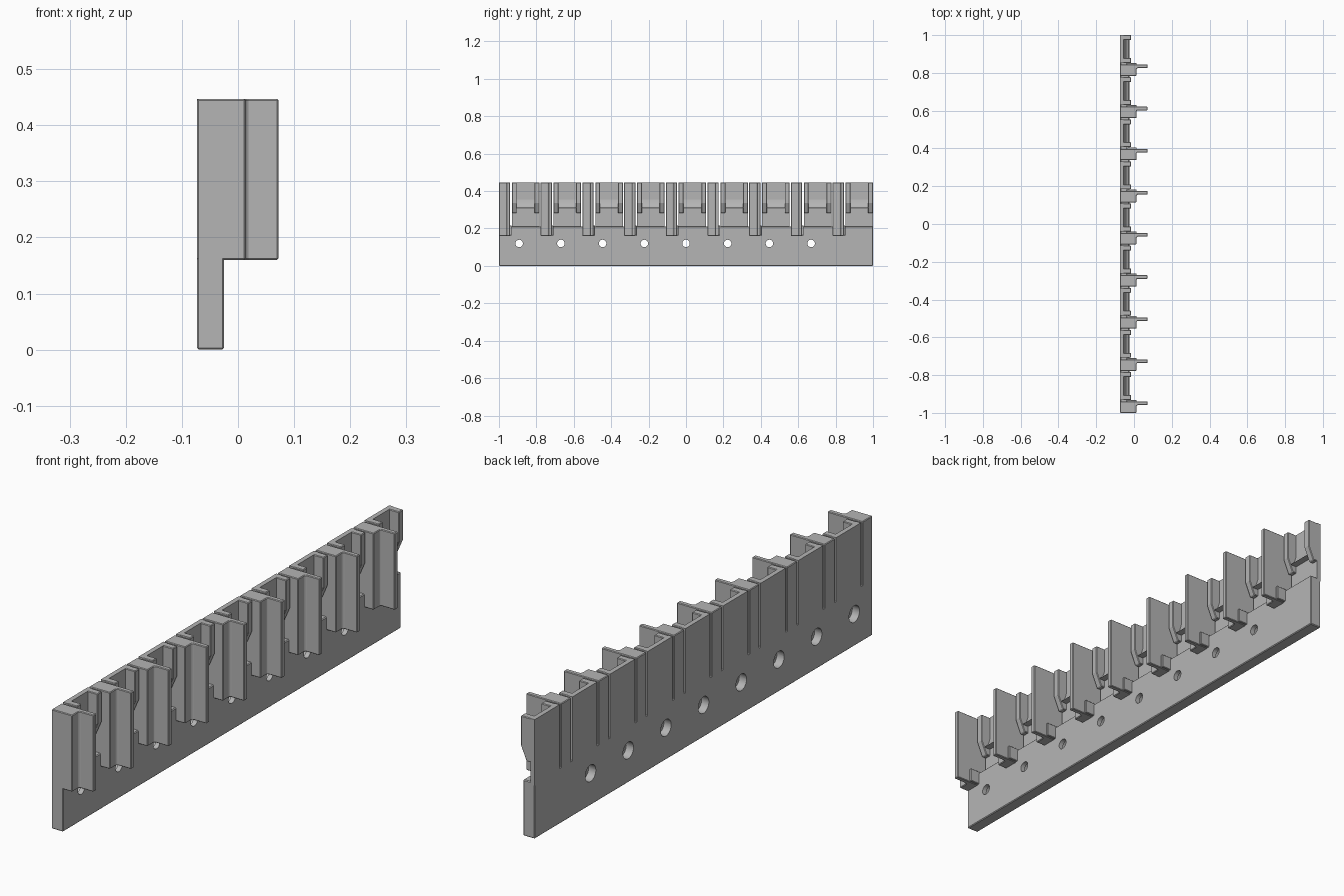
import bpy, bmesh, math
from mathutils import Vector

cube = bpy.data.objects.get("Cube")
if cube:
    bpy.data.objects.remove(cube, do_unlink=True)

grey = bpy.data.materials.new("plain grey")
grey.use_nodes = True
grey.diffuse_color = (0.46, 0.46, 0.46, 1)
grey.node_tree.nodes["Principled BSDF"].inputs["Base Color"].default_value = (0.46, 0.46, 0.46, 1)

UNITS, PITCH = 9, 0.223
BACK, FACE, WEB = -0.073, -0.025, -0.055   # x of back, plate front, thin web front
LEDGE, TOP = 0.21, 0.447


def prism(name, pts, axis, a, b, bevel=0.0):
    """Extrude a profile: (x, z) points along y, or (x, y) points along z."""
    bm = bmesh.new()
    place = (lambda p: (p[0], a, p[1])) if axis == "y" else (lambda p: (p[0], p[1], a))
    face = bm.faces.new([bm.verts.new(place(p)) for p in pts])
    out = bmesh.ops.extrude_face_region(bm, geom=[face])
    move = Vector((0, b - a, 0)) if axis == "y" else Vector((0, 0, b - a))
    bmesh.ops.translate(bm, vec=move, verts=[v for v in out["geom"] if isinstance(v, bmesh.types.BMVert)])
    bmesh.ops.recalc_face_normals(bm, faces=bm.faces[:])
    mesh = bpy.data.meshes.new(name)
    bm.to_mesh(mesh)
    bm.free()
    obj = bpy.data.objects.new(name, mesh)
    bpy.context.collection.objects.link(obj)
    mesh.materials.append(grey)
    if bevel:
        mod = obj.modifiers.new("edge chamfer", "BEVEL")
        mod.width, mod.segments, mod.limit_method = bevel, 1, "ANGLE"
    return obj


def rect(x0, x1, v0, v1):
    return [(x0, v0), (x1, v0), (x1, v1), (x0, v1)]


def activate(obj):
    bpy.ops.object.select_all(action="DESELECT")
    obj.select_set(True)
    bpy.context.view_layer.objects.active = obj


def drill(obj, radius, x0, x1):
    """Cut a row of round holes running along x."""
    bm = bmesh.new()
    for i in range(UNITS):
        made = bmesh.ops.create_cone(bm, cap_ends=True, segments=32, radius1=radius, radius2=radius, depth=x1 - x0)
        for v in made["verts"]:
            x, y, z = v.co
            v.co = ((x0 + x1) / 2 + z, y + (i - 4) * PITCH, x + 0.12)
    bmesh.ops.recalc_face_normals(bm, faces=bm.faces[:])
    mesh = bpy.data.meshes.new("hole_cutter")
    bm.to_mesh(mesh)
    bm.free()
    cutter = bpy.data.objects.new("hole_cutter", mesh)
    cutter.hide_render = True
    bpy.context.collection.objects.link(cutter)
    activate(obj)
    mod = obj.modifiers.new("holes", "BOOLEAN")
    mod.operation, mod.solver, mod.object = "DIFFERENCE", "EXACT", cutter
    bpy.ops.object.modifier_apply(modifier=mod.name)
    bpy.data.objects.remove(cutter, do_unlink=True)


# Mounting plate with counterbored screw holes
plate = prism("mounting_plate", rect(BACK, FACE, 0, LEDGE), "y", -1, 1, 0.003)
activate(plate)
bpy.ops.object.modifier_apply(modifier="edge chamfer")
drill(plate, 0.02, -0.1, 0.1)
drill(plate, 0.031, -0.1, -0.043)
activate(plate)
bpy.ops.object.shade_smooth_by_angle(angle=math.radians(30))

# Concave ramp profile of the clip, and the cheek plates beside it
ramp = [(WEB - 0.005, 0.31), (-0.028, 0.31)]
for k in range(1, 13):
    t = k / 12 * math.pi / 2
    ramp.append((-0.064 + 0.036 * (1 - math.sin(t)), 0.31 + 0.133 * (1 - math.cos(t))))
ramp.append((BACK + 0.003, 0.443))
cheek = [(WEB - 0.01, TOP), (-0.015, TOP), (-0.015, 0.335), (-0.038, 0.282), (WEB - 0.01, 0.282)]

for i in range(UNITS):
    y = -1 + i * PITCH
    n = f"_{i + 1}"
    # Upright post: thick block, fillet, and thin projecting fin
    post = [(BACK, y), (0.013, y), (0.013, y + 0.034), (0.015, y + 0.039), (0.02, y + 0.041),
            (0.072, y + 0.041), (0.072, y + 0.06), (BACK, y + 0.06)]
    prism("post" + n, post, "z", 0.16, TOP, 0.0025)
    # Small foot joining the fin to the plate
    prism("post_foot" + n, rect(-0.04, 0.014, y + 0.05, y + 0.068), "z", 0.162, 0.215, 0.002)
    # Flexible clip, separated from the posts by narrow slits
    c0, c1 = y + 0.069, y + 0.216
    prism("clip_web" + n, rect(BACK, WEB, c0, c1), "z", LEDGE - 0.01, TOP)
    bump = prism("clip_ramp" + n, ramp, "y", c0 + 0.02, c1 - 0.02)
    activate(bump)
    bpy.ops.object.shade_smooth_by_angle(angle=math.radians(30))
    for side, a in (("near", c0), ("far", c1 - 0.026)):
        prism("clip_cheek_" + side + n, cheek, "y", a, a + 0.026, 0.0025)
